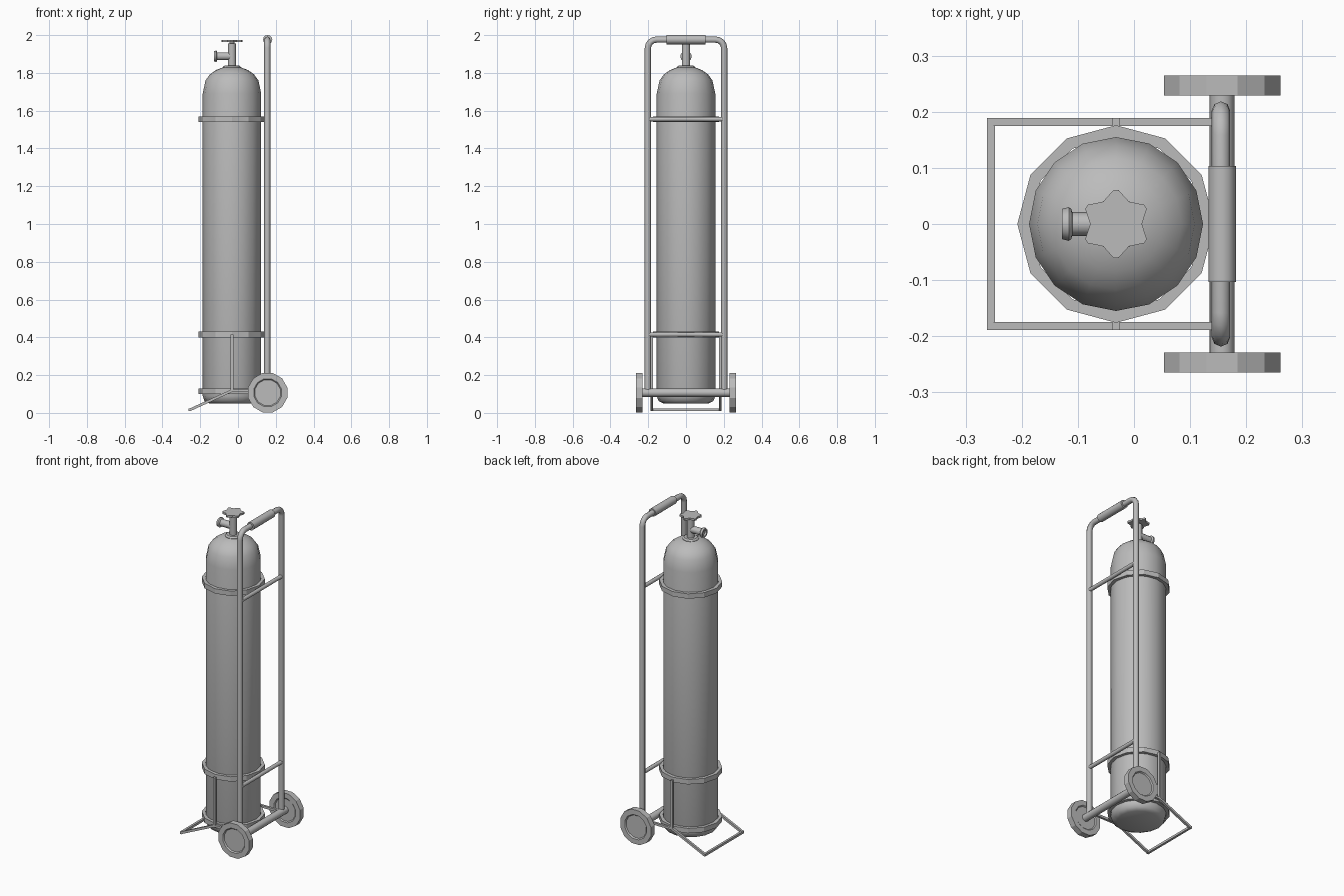
import bpy, bmesh, math
from mathutils import Vector, Matrix

if bpy.data.objects.get("Cube"):
    bpy.data.objects.remove(bpy.data.objects["Cube"])

GREY = (0.5, 0.5, 0.5, 1)
mat = bpy.data.materials.new("plain_grey")
mat.use_nodes = True
mat.diffuse_color = GREY
mat.node_tree.nodes["Principled BSDF"].inputs["Base Color"].default_value = GREY

TANK_X, RAIL_X, AXLE_Z = -0.032, 0.157, 0.107


def finish(name, bm, angle=None):
    bmesh.ops.recalc_face_normals(bm, faces=bm.faces)
    mesh = bpy.data.meshes.new(name)
    bm.to_mesh(mesh)
    bm.free()
    mesh.materials.append(mat)
    obj = bpy.data.objects.new(name, mesh)
    bpy.context.collection.objects.link(obj)
    if angle:
        bpy.ops.object.select_all(action='DESELECT')
        bpy.context.view_layer.objects.active = obj
        obj.select_set(True)
        bpy.ops.object.shade_smooth_by_angle(angle=math.radians(angle))
    return obj


def lathe(name, profile, origin, axis=(0, 0, 1), sides=16, turn=0.0, closed=False, angle=40):
    """Revolve (radius, height) points; capped ends, or a closed ring."""
    bm = bmesh.new()
    rings = []
    for r, h in profile:
        rings.append([bm.verts.new((r * math.cos(turn + math.tau * i / sides),
                                    r * math.sin(turn + math.tau * i / sides), h))
                      for i in range(sides)])
    pairs = list(zip(rings, rings[1:]))
    if closed:
        pairs.append((rings[-1], rings[0]))
    else:
        bm.faces.new(rings[0])
        bm.faces.new(rings[-1])
    for a, b in pairs:
        for i in range(sides):
            j = (i + 1) % sides
            bm.faces.new((a[i], a[j], b[j], b[i]))
    rot = Vector((0, 0, 1)).rotation_difference(Vector(axis)).to_matrix().to_4x4()
    bm.transform(Matrix.Translation(origin) @ rot)
    return finish(name, bm, angle)


def rod(name, y, z, radius, sides=10):
    """Cross rod along y, centred on the rails."""
    return lathe(name, [(radius, -y), (radius, y)], (RAIL_X, 0, z), (0, 1, 0), sides)


def beam(bm, p, q, w=0.014):
    """Square bar from p to q."""
    p, q = Vector(p), Vector(q)
    d = q - p
    m = Matrix.Translation((p + q) / 2) @ d.to_track_quat('Z', 'Y').to_matrix().to_4x4()
    bmesh.ops.create_cube(bm, size=1, matrix=m @ Matrix.Diagonal((w, w, d.length, 1)))


# Gas cylinder with rounded shoulder
lathe("cylinder", [(0.12, 0.05), (0.145, 0.062), (0.155, 0.09), (0.155, 1.69),
                   (0.14, 1.76), (0.117, 1.792), (0.085, 1.815), (0.04, 1.832)],
      (TANK_X, 0, 0), angle=50)
lathe("neck_collar", [(0.047, 1.815), (0.047, 1.832), (0.038, 1.84)], (TANK_X, 0, 0), sides=12)

# Valve: stem, side outlet and star handwheel
lathe("valve_stem", [(0.022, 1.83), (0.022, 1.955), (0.013, 1.957), (0.013, 1.97)],
      (TANK_X, 0, 0), sides=12)
lathe("valve_outlet", [(0.021, 0), (0.021, 0.078), (0.027, 0.08), (0.03, 0.084),
                       (0.027, 0.096), (0.018, 0.096), (0.018, 0.085)],
      (TANK_X, 0, 1.888), (-1, 0, 0), sides=12)
bm = bmesh.new()
loop = []
for i in range(6):
    for offset, r in ((-4, 0.061), (4, 0.061), (30, 0.046)):
        a = math.radians(90 + 60 * i + offset)
        loop.append(bm.verts.new((TANK_X + r * math.cos(a), r * math.sin(a), 1.963)))
star = bm.faces.new(loop)
rim = bmesh.ops.extrude_face_region(bm, geom=[star])["geom"]
bmesh.ops.translate(bm, verts=[v for v in rim if isinstance(v, bmesh.types.BMVert)], vec=(0, 0, 0.012))
finish("handwheel", bm)

# Retaining bands
for label, z in (("lower", 0.115), ("middle", 0.415), ("upper", 1.555)):
    lathe(label + "_band", [(0.155, z - 0.015), (0.176, z - 0.015),
                            (0.176, z + 0.015), (0.155, z + 0.015)],
          (TANK_X, 0, 0), sides=12, closed=True, angle=None)

# Bent tube handle frame
BEND, HALF, TOP = 0.045, 0.202, 1.976
path = [(HALF, AXLE_Z)]
for i in range(5):
    a = math.radians(22.5 * i)
    path.append((HALF - BEND + BEND * math.cos(a), TOP - BEND + BEND * math.sin(a)))
path += [(-y, z) for y, z in reversed(path)]
curve = bpy.data.curves.new("handle_frame", 'CURVE')
curve.dimensions = '3D'
curve.bevel_depth = 0.0165
curve.bevel_resolution = 2
curve.use_fill_caps = True
spline = curve.splines.new('POLY')
spline.points.add(len(path) - 1)
for point, (y, z) in zip(spline.points, path):
    point.co = (RAIL_X - 0.002, y, z, 1)
spline.use_smooth = True
curve.materials.append(mat)
bpy.context.collection.objects.link(bpy.data.objects.new("handle_frame", curve))

# Grip, cross rods and axle
rod("handle_grip", 0.103, TOP, 0.0245, 12)
rod("upper_cross_rod", 0.2, 1.555, 0.012)
rod("lower_cross_rod", 0.2, 0.415, 0.012)
rod("axle", 0.235, AXLE_Z, 0.022, 12)

# Wheels with recessed hub face
for label, side in (("back", 1), ("front", -1)):
    lathe(label + "_wheel", [(0.07, 0.005), (0.076, 0), (0.1075, 0), (0.1075, 0.036),
                             (0.076, 0.036), (0.07, 0.029)],
          (RAIL_X, side * 0.229, AXLE_Z), (0, side, 0), sides=12,
          turn=math.radians(15), angle=25)

# Toe frame: side bars, sloping toe, upright struts
bm = bmesh.new()
toe_x, toe_z, bar_y, knee_z = -0.255, 0.016, 0.182, 0.118
for s in (1, -1):
    y = s * bar_y
    beam(bm, (RAIL_X, y, knee_z), (TANK_X - 0.003, y, knee_z))
    beam(bm, (TANK_X, y, knee_z), (toe_x, y, toe_z))
    beam(bm, (TANK_X, y, knee_z), (TANK_X, y, 0.415))
beam(bm, (toe_x, -bar_y - 0.007, toe_z), (toe_x, bar_y + 0.007, toe_z))
finish("toe_frame", bm)
